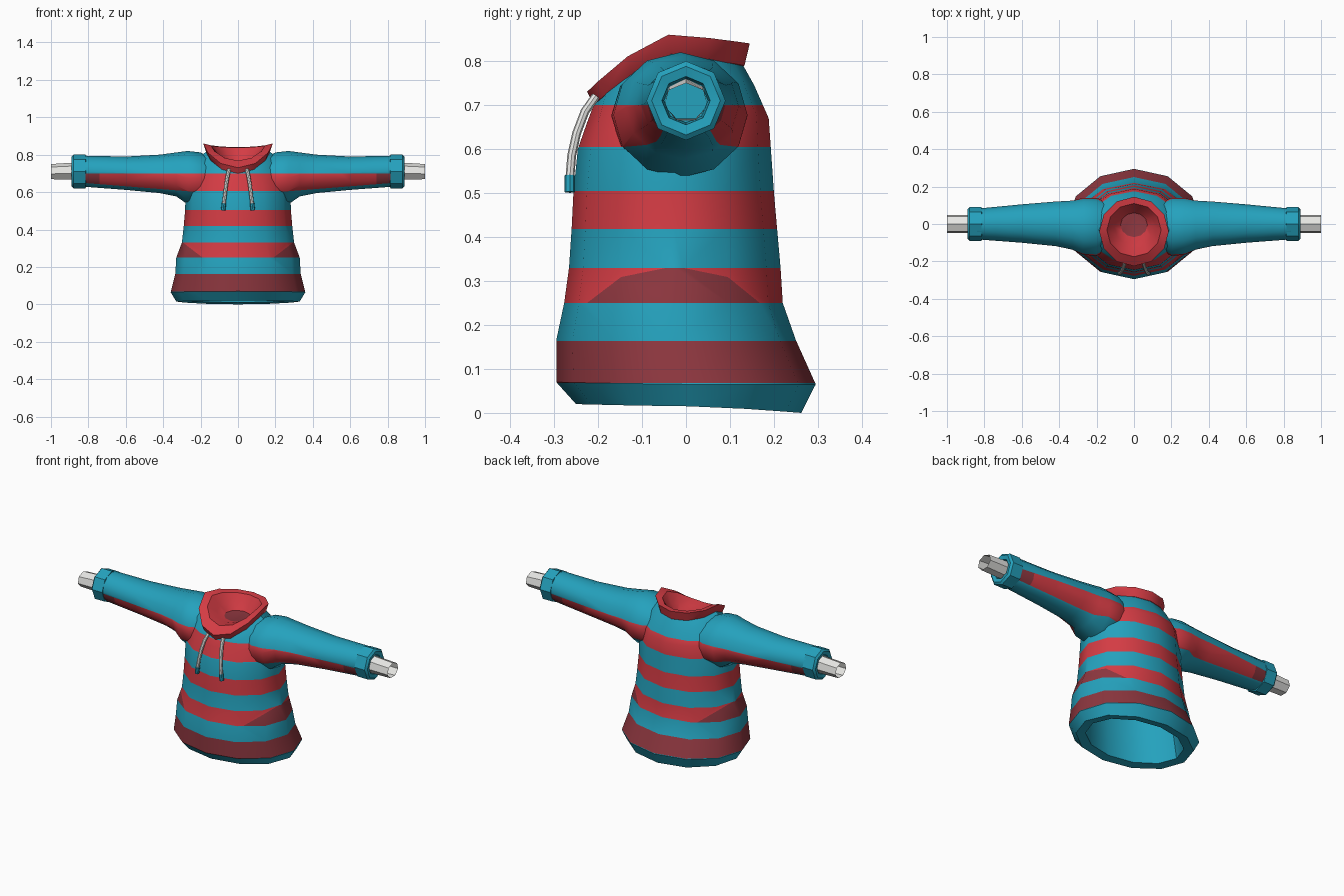
import bpy, bmesh, math
from mathutils import Vector

if "Cube" in bpy.data.objects:
    bpy.data.objects.remove(bpy.data.objects["Cube"])


def material(name, rgb):
    m = bpy.data.materials.new(name)
    m.diffuse_color = (*rgb, 1)
    m.use_nodes = True
    m.node_tree.nodes["Principled BSDF"].inputs["Base Color"].default_value = m.diffuse_color
    return m


MATS = [material("teal", (0.018, 0.36, 0.51)), material("red", (0.66, 0.045, 0.058)),
        material("dark_red", (0.27, 0.038, 0.050)), material("white", (0.80, 0.80, 0.78))]
TEAL, RED, DARK, WHITE = range(4)


def flat_ring(hw, yf, yb, zf, zs=None, zb=None, n=12):
    """Horizontal ring; front, side and back heights may differ."""
    zs = zf if zs is None else zs
    zb = zf if zb is None else zb
    pts = []
    for i in range(n):
        a = 2 * math.pi * i / n
        s = math.sin(a)
        z = zs + (zf - zs) * max(0, -s) ** 1.4 + (zb - zs) * max(0, s) ** 1.4
        pts.append(Vector((hw * math.cos(a), (yf + yb) / 2 + (yb - yf) / 2 * s, z)))
    return pts


def arm_ring(x, yf, yb, zb, zt, n=12):
    """Upright ring across a sleeve."""
    return [Vector((x, (yf + yb) / 2 + (yb - yf) / 2 * math.sin(2 * math.pi * i / n),
                    (zb + zt) / 2 + (zt - zb) / 2 * math.cos(2 * math.pi * i / n)))
            for i in range(n)]


def loft(rings, cap_start=False, cap_end=False):
    bm = bmesh.new()
    vs = [[bm.verts.new(p) for p in r] for r in rings]
    n = len(rings[0])
    for a, b in zip(vs, vs[1:]):
        for i in range(n):
            j = (i + 1) % n
            bm.faces.new((a[i], a[j], b[j], b[i]))
    if cap_start:
        bm.faces.new(vs[0])
    if cap_end:
        bm.faces.new(vs[-1])
    bmesh.ops.recalc_face_normals(bm, faces=bm.faces[:])
    return bm


def cut(bm, co, no, keep=lambda f: True):
    """Split faces along a plane so colour edges are clean."""
    faces = [f for f in bm.faces if keep(f)]
    geom = faces + list({e for f in faces for e in f.edges}) + list({v for f in faces for v in f.verts})
    bmesh.ops.bisect_plane(bm, geom=geom, plane_co=co, plane_no=no, dist=1e-5)


def finish(bm, name, rule, mirror=False, angle=40):
    for f in bm.faces:
        f.material_index = rule(f.calc_center_median()) if callable(rule) else rule
    used = sorted({f.material_index for f in bm.faces})
    for f in bm.faces:
        f.material_index = used.index(f.material_index)
    me = bpy.data.meshes.new(name)
    bm.to_mesh(me)
    bm.free()
    for u in used:
        me.materials.append(MATS[u])
    ob = bpy.data.objects.new(name, me)
    bpy.context.collection.objects.link(ob)
    bpy.ops.object.select_all(action='DESELECT')
    ob.select_set(True)
    bpy.context.view_layer.objects.active = ob
    bpy.ops.object.shade_smooth_by_angle(angle=math.radians(angle))
    if mirror:
        ob.modifiers.new("mirror", 'MIRROR').use_mirror_merge = False
    return ob


# Torso with horizontal stripes
torso = loft([flat_ring(*r) for r in (
    (0.28, -0.20, 0.21, 0.025, 0.02, 0.01),
    (0.33, -0.25, 0.262, 0.02, 0.015, 0.0),
    (0.36, -0.295, 0.295, 0.07, 0.065, 0.065),
    (0.335, -0.295, 0.25, 0.165),
    (0.33, -0.277, 0.22, 0.25),
    (0.30, -0.266, 0.215, 0.33),
    (0.29, -0.260, 0.207, 0.42),
    (0.283, -0.256, 0.20, 0.50),
    (0.28, -0.246, 0.193, 0.60),
    (0.26, -0.225, 0.188, 0.66, 0.70, 0.67),
    (0.21, -0.21, 0.155, 0.70, 0.785, 0.745),
    (0.165, -0.20, 0.13, 0.715, 0.82, 0.79))])
EDGES = [0.068, 0.163, 0.25, 0.33, 0.418, 0.505, 0.605, 0.70]
for z in EDGES:
    cut(torso, (0, 0, z), (0, 0, 1))
# Slanted darker panels on the sides of the second stripe
for s in (-1, 1):
    cut(torso, (s * 0.19, 0, 0.25), (s, 0, -1.3),
        lambda f: 0.25 < f.calc_center_median().z < 0.33)


def torso_colour(c):
    band = sum(c.z > e for e in EDGES)
    if band % 2 == 0:
        return TEAL
    if band == 1 or (band == 3 and abs(c.x) - 0.19 > 1.3 * (c.z - 0.25)):
        return DARK
    return RED


finish(torso, "torso", torso_colour)

# Inside of the torso, seen through the hem
finish(loft([flat_ring(0.28, -0.20, 0.21, 0.025, 0.02, 0.01),
             flat_ring(0.27, -0.21, 0.18, 0.20),
             flat_ring(0.25, -0.21, 0.16, 0.52)], cap_end=True), "lining", TEAL)

# Sleeves with one stripe running along them
sleeve = loft([arm_ring(*r) for r in (
    (0.13, -0.13, 0.11, 0.56, 0.775),
    (0.20, -0.17, 0.14, 0.54, 0.812),
    (0.27, -0.165, 0.14, 0.535, 0.82),
    (0.33, -0.137, 0.125, 0.577, 0.812),
    (0.42, -0.118, 0.12, 0.595, 0.80),
    (0.60, -0.10, 0.105, 0.612, 0.79),
    (0.84, -0.082, 0.082, 0.63, 0.795))], cap_end=True)
cut(sleeve, (0, 0, 0.70), (0, 0, 1))
cut(sleeve, (0.25, 0, 0.603), (-0.08, 0, 1))
cut(sleeve, (0.74, 0, 0), (1, 0, 0))


def sleeve_colour(c):
    if c.x < 0.835 and 0.603 + 0.08 * (c.x - 0.25) < c.z < 0.70:
        return DARK if c.x > 0.74 else RED
    return TEAL


finish(sleeve, "sleeve", sleeve_colour, mirror=True)

# Thick cuffs, recessed at the wrist
finish(loft([arm_ring(x, -r, r, 0.71 - r, 0.71 + r, 8) for x, r in (
    (0.812, 0.075), (0.815, 0.09), (0.88, 0.09), (0.89, 0.078), (0.885, 0.055), (0.845, 0.05))]),
    "cuff", TEAL, mirror=True, angle=30)

# Undershirt sleeve ends, open tubes
finish(loft([arm_ring(0.842, -0.05, 0.05, 0.66, 0.76, 7), arm_ring(1.0, -0.05, 0.05, 0.665, 0.75, 7)]),
       "undersleeve", WHITE, mirror=True, angle=20)

# Folded collar, lower at the front, with a dark inner floor
collar = loft([flat_ring(*r) for r in (
    (0.160, -0.20, 0.125, 0.70, 0.805, 0.785),
    (0.170, -0.21, 0.133, 0.70, 0.812, 0.79),
    (0.186, -0.225, 0.145, 0.73, 0.86, 0.84),
    (0.145, -0.175, 0.11, 0.768, 0.85, 0.838),
    (0.105, -0.115, 0.085, 0.765, 0.795, 0.795),
    (0.072, -0.07, 0.06, 0.755, 0.76, 0.76))], cap_end=True)
finish(collar, "collar",
       lambda c: DARK if abs(c.x) < 0.02 and abs(c.y) < 0.03 and c.z < 0.78 else RED)


# Drawstrings with coloured tips
def tube(points, r, n=8):
    rings = []
    for i, p in enumerate(points):
        d = (Vector(points[min(i + 1, len(points) - 1)]) - Vector(points[max(i - 1, 0)])).normalized()
        u = d.cross(Vector((0, 1, 0))).normalized()
        v = d.cross(u)
        rings.append([Vector(p) + r * (math.cos(2 * math.pi * k / n) * u + math.sin(2 * math.pi * k / n) * v)
                      for k in range(n)])
    return loft(rings, True, True)


finish(tube([(0.048, -0.205, 0.72), (0.056, -0.230, 0.685), (0.064, -0.249, 0.635),
             (0.070, -0.260, 0.585), (0.076, -0.264, 0.535)], 0.010), "drawstring", WHITE, mirror=True)
finish(tube([(0.075, -0.264, 0.54), (0.080, -0.264, 0.502)], 0.012), "drawstring_tip", TEAL, mirror=True)
